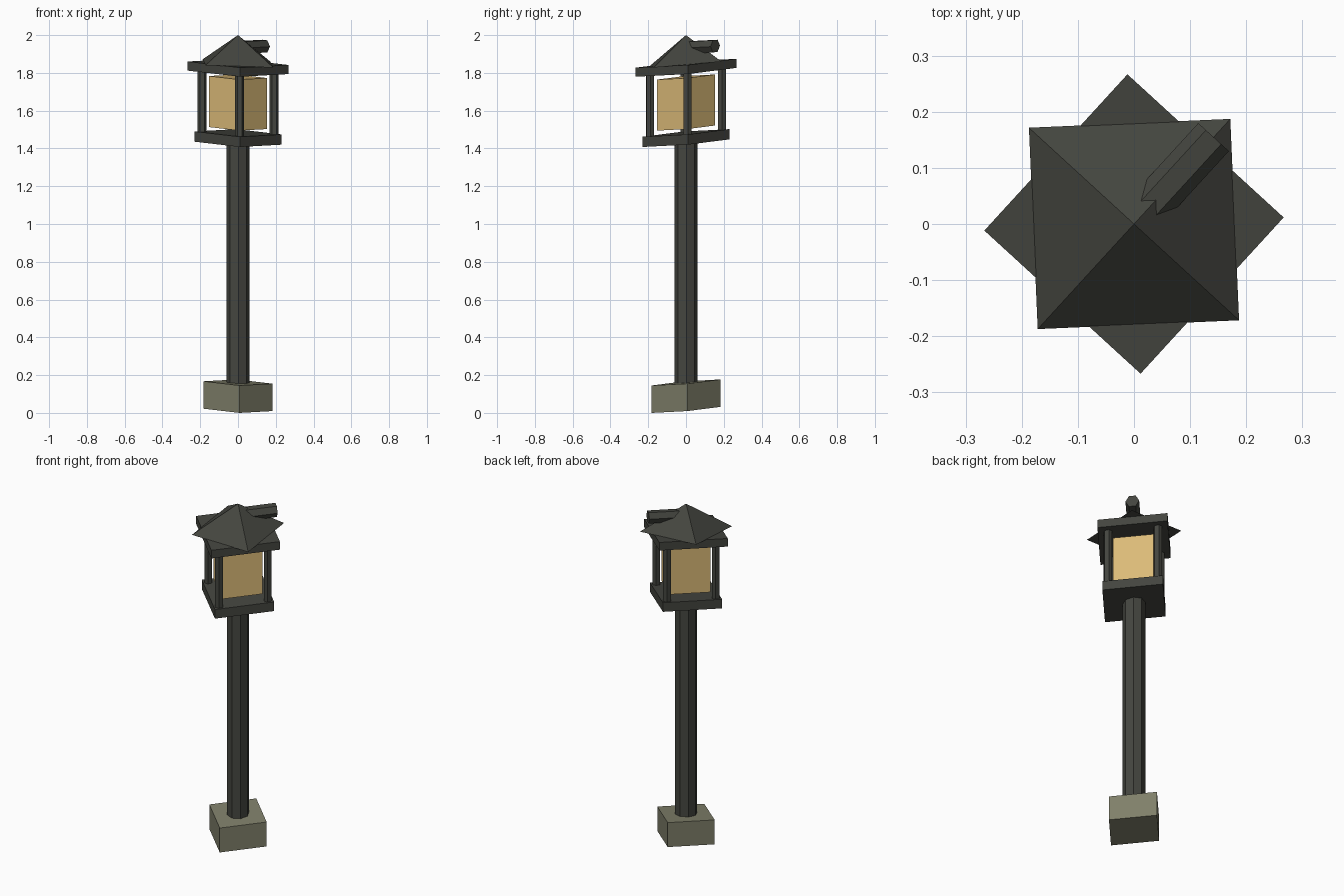
import bpy, bmesh, math
from mathutils import Vector, Matrix

if "Cube" in bpy.data.objects:
    bpy.data.objects.remove(bpy.data.objects["Cube"])

TURN = math.radians(2.5)           # slight twist of the whole lamp
LEAN_X, LEAN_Y = -0.038, 0.086     # level faces slope slightly


def material(name, rgb):
    m = bpy.data.materials.new(name)
    m.diffuse_color = (*rgb, 1)
    m.use_nodes = True
    m.node_tree.nodes["Principled BSDF"].inputs["Base Color"].default_value = m.diffuse_color
    return m


iron = material("dark_iron", (0.058, 0.060, 0.050))
stone = material("grey_stone", (0.215, 0.215, 0.145))
glow = material("amber_glass", (0.72, 0.50, 0.19))


def prism(name, mat, sides, r, z0, z1, r_top=None, start=0.0, at=(0, 0), place=None):
    """Upright prism or pyramid; 'start' is the angle of the first corner."""
    bm = bmesh.new()
    r_top = r if r_top is None else r_top

    def ring(rad, z):
        return [bm.verts.new((at[0] + rad * math.cos(start + i * math.tau / sides),
                              at[1] + rad * math.sin(start + i * math.tau / sides), z))
                for i in range(sides)]
    low = ring(r, z0)
    bm.faces.new(low[::-1])
    if r_top > 0:
        high = ring(r_top, z1)
        bm.faces.new(high)
        for i in range(sides):
            j = (i + 1) % sides
            bm.faces.new((low[i], low[j], high[j], high[i]))
    else:
        tip = bm.verts.new((at[0], at[1], z1))
        for i in range(sides):
            bm.faces.new((low[i], low[(i + 1) % sides], tip))
    if place:
        bm.transform(place)
    bm.transform(Matrix.Rotation(TURN, 4, 'Z'))
    for v in bm.verts:
        v.co.z += LEAN_X * v.co.x + LEAN_Y * v.co.y
    bmesh.ops.recalc_face_normals(bm, faces=bm.faces)
    me = bpy.data.meshes.new(name)
    bm.to_mesh(me)
    bm.free()
    me.materials.append(mat)
    ob = bpy.data.objects.new(name, me)
    bpy.context.collection.objects.link(ob)
    return ob


# Foot and pole
prism("stone_base", stone, 4, 0.183, 0.016, 0.161)
prism("pole", iron, 8, 0.061, 0.15, 1.44)

# Lantern cage
prism("lantern_floor", iron, 4, 0.231, 1.428, 1.482)
prism("lantern_top_plate", iron, 4, 0.267, 1.803, 1.851)
for k in range(4):
    a = k * math.pi / 2
    prism(f"corner_post_{k + 1}", iron, 6, 0.024, 1.47, 1.815,
          at=(0.19 * math.cos(a), 0.19 * math.sin(a)))

# Glowing box
prism("glass_box", glow, 4, 0.155, 1.508, 1.778)

# Roof, turned an eighth against the plates
prism("roof", iron, 4, 0.254, 1.85, 2.0, r_top=0, start=math.pi / 4)

# Six-sided peg lying along the back right roof ridge
lay = (Matrix.Translation(Vector((0, 0, 1.934))) @ Matrix.Rotation(math.pi / 4, 4, 'Z')
       @ Matrix.Rotation(math.pi / 2, 4, 'Y'))
prism("roof_peg", iron, 6, 0.037, 0.0, 0.21, start=math.pi / 2, place=lay)
